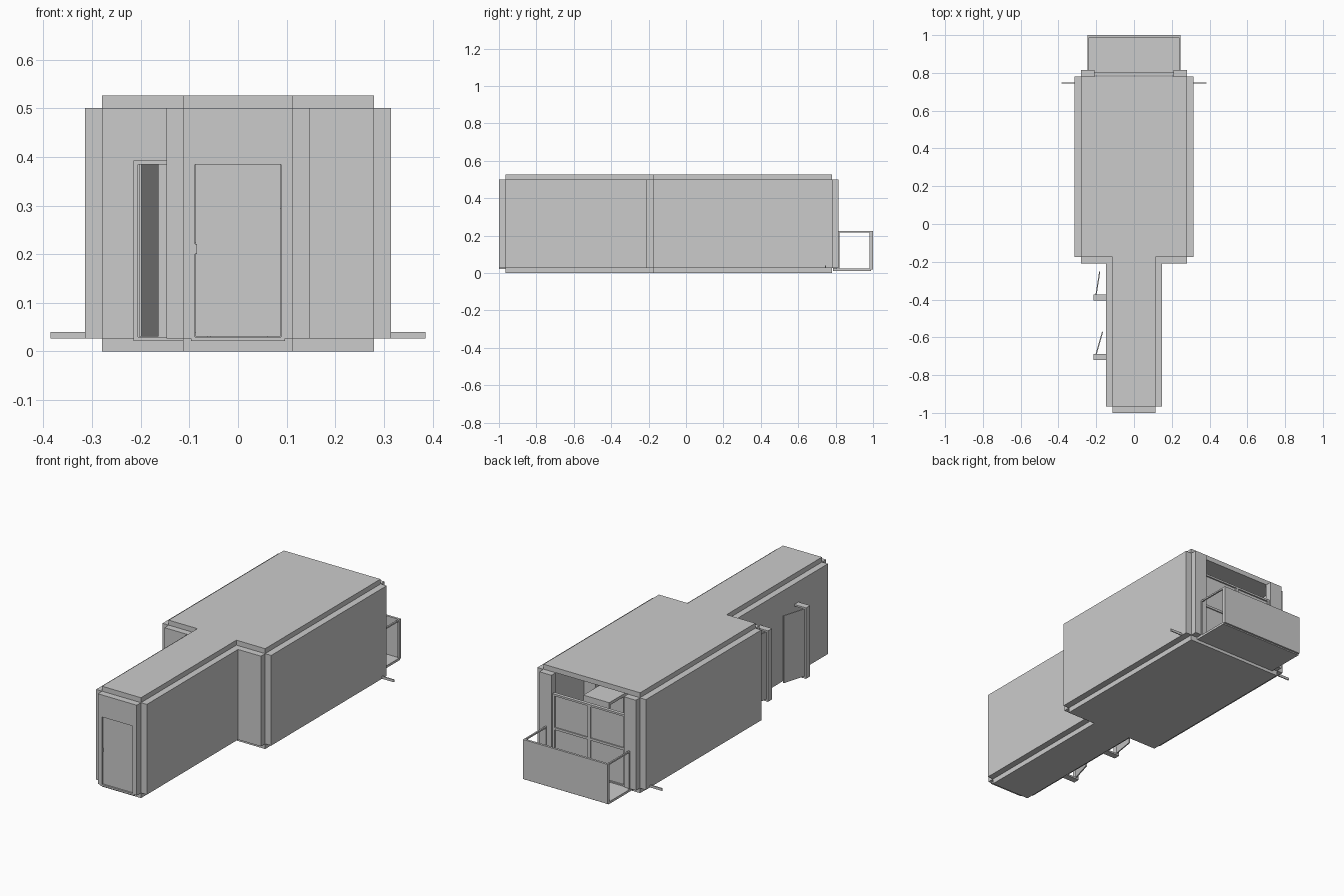
import bpy, bmesh, math
from mathutils import Matrix

if "Cube" in bpy.data.objects:
    bpy.data.objects.remove(bpy.data.objects["Cube"])


def mesh_object(name, bm):
    bmesh.ops.recalc_face_normals(bm, faces=bm.faces)
    me = bpy.data.meshes.new(name)
    bm.to_mesh(me)
    bm.free()
    ob = bpy.data.objects.new(name, me)
    bpy.context.collection.objects.link(ob)
    return ob


def box(name, x, y, z):
    bm = bmesh.new()
    bmesh.ops.create_cube(bm, size=1)
    for v in bm.verts:
        for i, (a, b) in enumerate((x, y, z)):
            v.co[i] = a + (v.co[i] + 0.5) * (b - a)
    return mesh_object(name, bm)


def slab(name, outline, z0, z1):
    bm = bmesh.new()
    face = bm.faces.new([bm.verts.new((x, y, z0)) for x, y in outline])
    ext = bmesh.ops.extrude_face_region(bm, geom=[face], use_keep_orig=True)
    for v in ext["geom"]:
        if isinstance(v, bmesh.types.BMVert):
            v.co.z = z1
    return mesh_object(name, bm)


def door_frame(name, x0, x1, y0, y1, z0, z1, w):
    box(name + "_left_jamb", (x0, x0 + w), (y0, y1), (z0, z1))
    box(name + "_right_jamb", (x1 - w, x1), (y0, y1), (z0, z1))
    box(name + "_head", (x0 + w, x1 - w), (y0, y1), (z1 - w, z1))
    box(name + "_sill", (x0 + w, x1 - w), (y0, y1), (z0, z0 + w))


# T-shaped floor and ceiling
half = [(0.113, -0.965), (0.113, -0.175), (0.28, -0.175), (0.28, 0.78)]
plan = half + [(-x, y) for x, y in reversed(half)]
slab("floor", plan, 0, 0.027)
slab("ceiling", plan, 0.5, 0.526)

# Walls set around the slab edges, leaving notched corners
Z = (0.027, 0.5)
for side, s in (("left", -1), ("right", 1)):
    def span(a, b):
        return tuple(sorted((s * a, s * b)))
    box(side + "_room_wall", span(0.28, 0.315), (-0.175, 0.782), Z)
    box(side + "_shoulder_wall", span(0.113, 0.28), (-0.21, -0.175), Z)
    box(side + "_corridor_wall", span(0.113, 0.147), (-0.965, -0.21), Z)
    box(side + "_back_pier", span(0.21, 0.28), (0.78, 0.815), Z)
    box(side + "_front_pier", span(0.097, 0.113), (-1.0, -0.965), Z)
    # Balcony side railing
    box(side + "_balcony_rail", span(0.237, 0.245), (0.805, 0.99), (0.217, 0.225))
    box(side + "_balcony_front_post", span(0.237, 0.245), (0.982, 0.992), (0.02, 0.225))
    box(side + "_balcony_wall_post", span(0.237, 0.245), (0.812, 0.82), (0.02, 0.225))
box("front_lintel", (-0.097, 0.097), (-1.0, -0.965), (0.393, 0.5))

# Entrance door
door_frame("entrance_frame", -0.097, 0.097, -0.999, -0.964, 0.021, 0.393, 0.009)
box("entrance_door", (-0.087, 0.087), (-0.992, -0.98), (0.031, 0.384))
box("entrance_handle", (-0.089, -0.084), (-0.998, -0.992), (0.2, 0.221))

# Interior doorways poking through the left corridor wall, leaves ajar
for label, y, angle in (("rear", -0.39, 9), ("front", -0.705, 16)):
    door_frame(label + "_doorway", -0.215, -0.055, y - 0.016, y + 0.018, 0.021, 0.393, 0.009)
    leaf = box(label + "_door_leaf", (-0.003, 0.003), (0, 0.125), (0.031, 0.384))
    leaf.matrix_world = (Matrix.Translation((-0.201, y + 0.014, 0))
                         @ Matrix.Rotation(-math.radians(angle), 4, "Z"))

# Balcony window: frame, mullion, transoms and panes, open above
door_frame("window_frame", -0.21, 0.21, 0.787, 0.805, 0.02, 0.4, 0.01)
box("window_mullion", (-0.008, 0.008), (0.788, 0.804), (0.03, 0.39))
box("window_transom", (-0.2, 0.2), (0.789, 0.803), (0.212, 0.224))
box("window_panes", (-0.2, 0.2), (0.793, 0.797), (0.03, 0.39))

# Balcony floor and front panel
box("balcony_floor", (-0.245, 0.245), (0.785, 0.99), (0.012, 0.024))
box("balcony_front_panel", (-0.245, 0.245), (0.988, 1.0), (0.018, 0.225))

# Thin rod through the room near the window
box("cross_rod", (-0.385, 0.385), (0.743, 0.748), (0.027, 0.04))

# Furniture glimpsed over the window
box("tall_cabinet", (0.214, 0.28), (0.38, 0.445), Z)
box("shelf_unit_top", (0.06, 0.21), (0.3, 0.55), (0.28, 0.295))
for i in range(3):
    y = 0.3 + i * 0.119
    box("shelf_unit_side_%d" % i, (0.06, 0.21), (y, y + 0.012), (0.027, 0.28))
